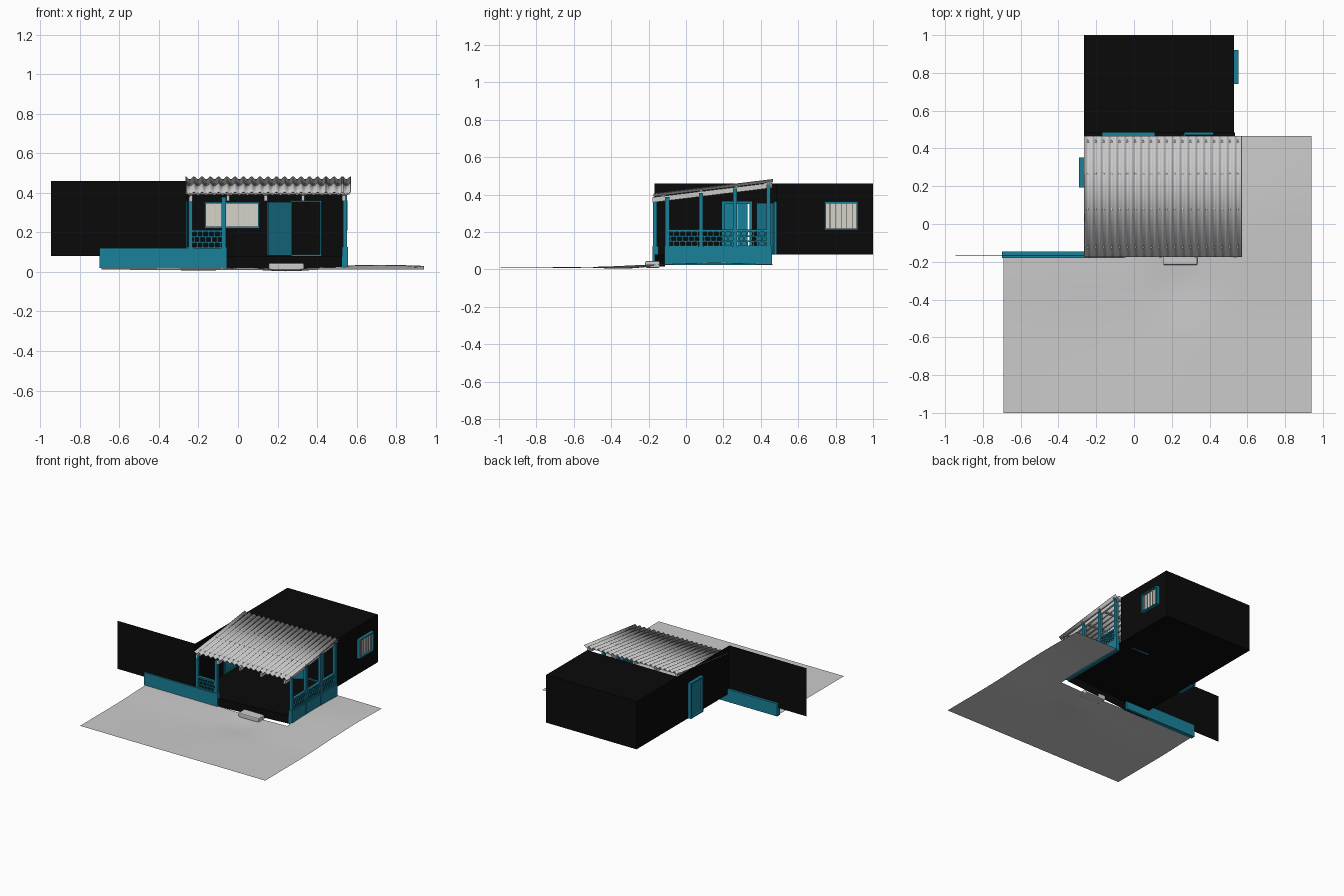
import bpy, bmesh, math
from mathutils import Vector

if "Cube" in bpy.data.objects:
    bpy.data.objects.remove(bpy.data.objects["Cube"])


def mat(name, c):
    m = bpy.data.materials.new(name)
    m.diffuse_color = (*c, 1)
    m.use_nodes = True
    m.node_tree.nodes["Principled BSDF"].inputs["Base Color"].default_value = m.diffuse_color
    return m


BLUE = mat("teal_paint", (0.01, 0.22, 0.32))
BLACK = mat("black_wall", (0.003, 0.003, 0.003))
CREAM = mat("cream_glass", (0.68, 0.66, 0.58))


def make(name, bm, m=None):
    bmesh.ops.recalc_face_normals(bm, faces=bm.faces)
    me = bpy.data.meshes.new(name)
    bm.to_mesh(me)
    bm.free()
    ob = bpy.data.objects.new(name, me)
    bpy.context.collection.objects.link(ob)
    if m:
        me.materials.append(m)
    return ob


def add_box(bm, x0, x1, y0, y1, z0, z1):
    vs = bmesh.ops.create_cube(bm, size=1)["verts"]
    for v in vs:
        v.co = Vector(((x0 + x1) / 2 + v.co.x * (x1 - x0),
                       (y0 + y1) / 2 + v.co.y * (y1 - y0),
                       (z0 + z1) / 2 + v.co.z * (z1 - z0)))
    return vs


def boxes(name, m, *dims):
    bm = bmesh.new()
    for d in dims:
        add_box(bm, *d)
    return make(name, bm, m)


def frame_dims(axis, a0, a1, z0, z1, p0, p1, w=0.012):
    """Four bars of a rectangular frame running along x or y."""
    bars = [(a0, a0 + w, z0, z1), (a1 - w, a1, z0, z1),
            (a0 + w, a1 - w, z0, z0 + w), (a0 + w, a1 - w, z1 - w, z1)]
    return [(a, b, p0, p1, c, d) if axis == 'x' else (p0, p1, a, b, c, d) for a, b, c, d in bars]


def window(name, axis, a0, a1, z0, z1, wall, out):
    """Frame, glazing and upright security bars; out = signed projection."""
    def span(s, e):
        return tuple(sorted((wall + out * s, wall + out * e)))
    boxes(name + "_frame", BLUE, *frame_dims(axis, a0, a1, z0, z1, *span(0, 1), 0.009))
    def place(a, b, p):
        return (a, b, *p, z0 + .009, z1 - .009) if axis == 'x' else (*p, a, b, z0 + .009, z1 - .009)
    boxes(name + "_glass", CREAM, place(a0 + .009, a1 - .009, span(0.05, 0.3)))
    n = max(4, round((a1 - a0) / 0.028))
    boxes(name + "_bars", None, *[place(a0 + (a1 - a0) * i / n - .0015, a0 + (a1 - a0) * i / n + .0015,
                                        span(.5, .7)) for i in range(1, n)])


# House body, porch side wall and long boundary wall
boxes("house_body", BLACK, (-.265, .53, .485, 1.0, .08, .46))
boxes("porch_side_wall", BLACK,
      (-.265, -.261, -.168, .20, .08, .458), (-.265, -.261, .345, .485, .08, .458),
      (-.265, -.261, .20, .345, .355, .458))
boxes("boundary_wall", BLACK, (-.945, -.265, -.168, -.164, .08, .46))

# Porch floor with angled front riser, open underneath
bm = bmesh.new()
outline = [(-.263, -.165), (-.055, -.165), (.535, -.112), (.535, .485), (-.263, .485)]
top = [bm.verts.new((x, y, .08)) for x, y in outline]
bm.faces.new(top)
low = [bm.verts.new((x, y, .015)) for x, y in outline[:3]]
for i in range(2):
    bm.faces.new((low[i], low[i + 1], top[i + 1], top[i]))
make("porch_floor", bm, BLACK)

# Low walls
boxes("front_low_wall", BLUE, (-.70, -.055, -.18, -.146, .02, .12))
boxes("side_low_wall", BLUE, (.525, .555, -.115, .46, .022, .12))


# Roof height along y
def slope(y):
    return .398 + (y + .175) * (.476 - .398) / .64


# Corrugated roof sheet
bm = bmesh.new()
N, WAVES = 200, 20
rows = []
for y in (-.175, .465):
    rows.append([bm.verts.new((-.265 + .835 * i / N, y,
                 slope(y) + .007 * math.cos(2 * math.pi * WAVES * i / N))) for i in range(N + 1)])
for i in range(N):
    bm.faces.new((rows[0][i], rows[0][i + 1], rows[1][i + 1], rows[1][i])).smooth = True
roof = make("corrugated_roof", bm)
s = roof.modifiers.new("thickness", 'SOLIDIFY')
s.thickness = .003

# Sloping rafters
bm = bmesh.new()
for x in (-.238, -.05, .14, .328, .535):
    for v in add_box(bm, x - .008, x + .008, -.178, .46, 0, 1):
        v.co.z = slope(v.co.y) - (.012 if v.co.z > .5 else .040)
make("rafters", bm)
# Purlins carrying the sheet
boxes("purlins", None, *[(-.26, .565, y - .008, y + .008, slope(y) - .014, slope(y) - .006)
                         for y in (-.12, .08, .27, .44)])

# Posts, with thicker pedestals
spots = [(-.24, -.165), (-.072, -.165)] + [(.541, y) for y in (-.10, .08, .262, .442)]
boxes("porch_posts", BLUE, *[(x - .011, x + .011, y - .011, y + .011, .10, slope(y) - .02)
                             for x, y in spots])
boxes("post_pedestals", BLUE, *[(x - .015, x + .015, y - .015, y + .015, .022, .125)
                                for x, y in spots])


# Pierced balustrades: rails with staggered uprights
def balustrade(name, axis, a0, a1, c):
    def bar(s, e, z0, z1, t=.006):
        return (s, e, c - t, c + t, z0, z1) if axis == 'x' else (c - t, c + t, s, e, z0, z1)
    d = [bar(a0, a1, z, z + .007) for z in (.12, .147, .174)] + [bar(a0, a1, .201, .213, .011)]
    n = round((a1 - a0) / .03)
    step = (a1 - a0) / n
    for row in range(3):
        z = .12 + .027 * row
        for i in range(n):
            a = a0 + (i + (.25 if row % 2 else .75)) * step
            d.append(bar(a - .004, a + .004, z + .007, z + .027))
    boxes(name, BLUE, *d)


balustrade("front_balustrade", 'x', -.229, -.083, -.165)
for i, (a, b) in enumerate(((-.089, .069), (.091, .251), (.273, .431))):
    balustrade(f"side_balustrade_{i + 1}", 'y', a, b, .541)

# Windows
window("porch_window", 'x', -.17, .11, .22, .355, .485, -.018)
window("side_window", 'y', .74, .92, .21, .362, .53, .024)

# Entrance door: frame plus leaf standing open
boxes("entrance_frame", BLUE, *frame_dims('x', .265, .422, .08, .362, .47, .486, .007))
bm = bmesh.new()
vs = add_box(bm, -.15, 0, -.005, .005, .082, .355)
ang = math.radians(37)
for v in vs:
    x, y = v.co.x, v.co.y
    v.co.x = .27 + x * math.cos(ang) - y * math.sin(ang)
    v.co.y = .47 + x * math.sin(ang) + y * math.cos(ang)
make("entrance_door_leaf", bm, BLUE)

# Side door through the porch wall
boxes("side_door_frame", BLUE, *frame_dims('y', .193, .352, .08, .362, -.29, -.255))
boxes("side_door_leaves", BLUE, (-.275, -.267, .205, .272, .09, .35),
      (-.275, -.267, .275, .33, .09, .35))

# Front step
step = boxes("front_step", None, (.155, .335, -.218, -.14, .008, .045))
b = step.modifiers.new("soft_edges", 'BEVEL')
b.width, b.segments = .008, 2


# L-shaped gently uneven ground
def height(x, y):
    def bump(cx, cy, r):
        return math.exp(-((x - cx) ** 2 + (y - cy) ** 2) / r ** 2)
    base = .012 + .010 / (1 + math.exp(-(y + .35) * 14))
    return base + .014 * bump(.72, .15, .32) - .014 * bump(.25, -.32, .16) - .004 * bump(-.2, -.6, .3)


xs = [-.69 + 1.24 * i / 36 for i in range(37)] + [.55 + .39 * i / 12 for i in range(1, 13)]
ys = [-1 + .83 * i / 24 for i in range(25)] + [-.17 + .635 * i / 18 for i in range(1, 19)]
bm = bmesh.new()
grid = [[bm.verts.new((x, y, height(x, y))) for x in xs] for y in ys]
for j in range(len(ys) - 1):
    for i in range(len(xs) - 1):
        if j < 24 or i >= 36:
            bm.faces.new((grid[j][i], grid[j][i + 1], grid[j + 1][i + 1], grid[j + 1][i])).smooth = True
bmesh.ops.delete(bm, geom=[v for v in bm.verts if not v.link_faces], context='VERTS')
make("ground", bm)
